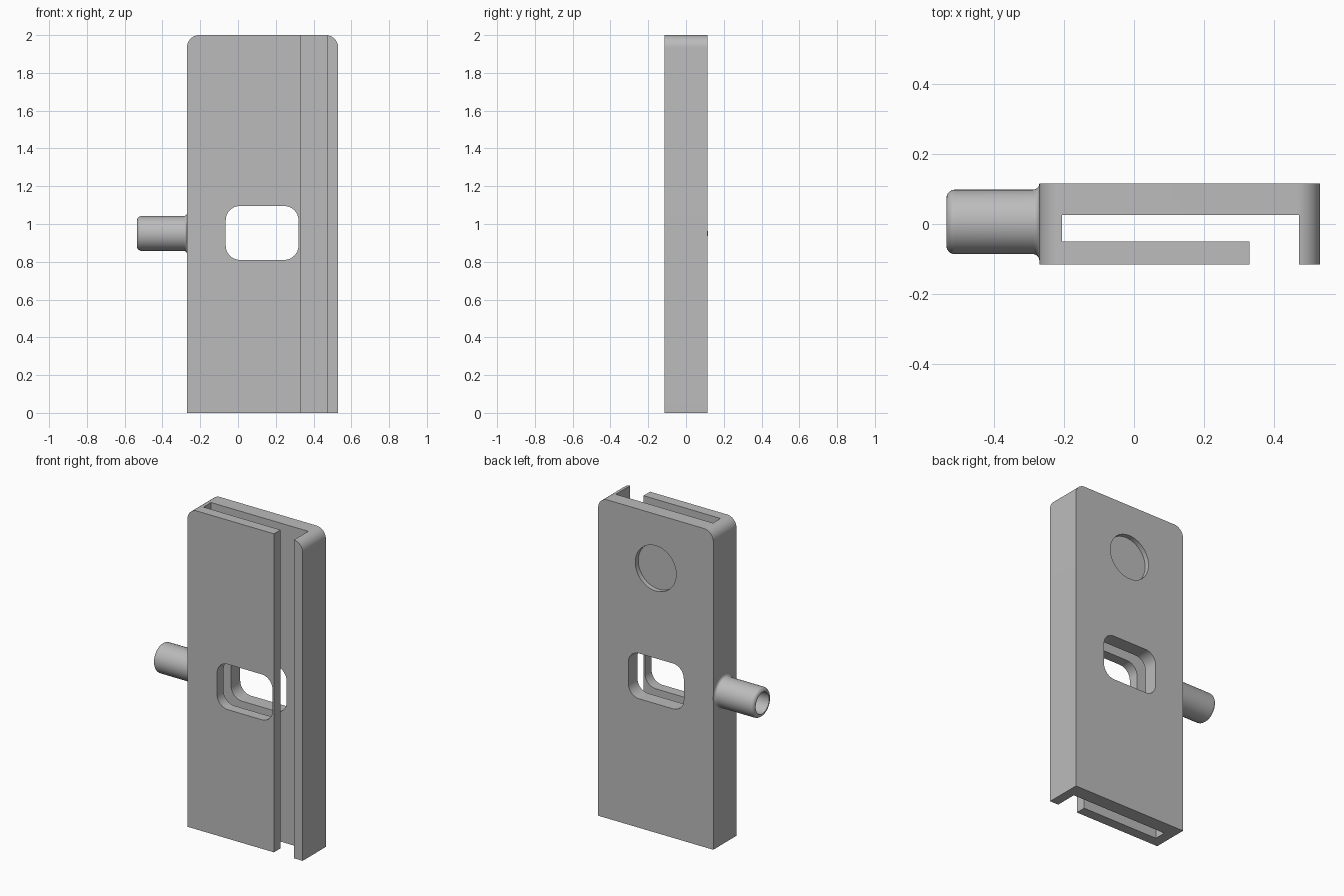
import bpy
import bmesh
from math import cos, sin, pi
from mathutils import Matrix

cube = bpy.data.objects.get("Cube")
if cube:
    bpy.data.objects.remove(cube, do_unlink=True)

# Single plain material
grey = bpy.data.materials.new("plain grey")
grey.use_nodes = True
grey.diffuse_color = (0.5, 0.5, 0.5, 1)
grey.node_tree.nodes["Principled BSDF"].inputs["Base Color"].default_value = (0.5, 0.5, 0.5, 1)


def finish(name, bm):
    bmesh.ops.recalc_face_normals(bm, faces=bm.faces)
    mesh = bpy.data.meshes.new(name)
    bm.to_mesh(mesh)
    bm.free()
    mesh.materials.append(grey)
    obj = bpy.data.objects.new(name, mesh)
    bpy.context.collection.objects.link(obj)
    return obj


def arc(cx, cz, r, start, end, steps=12):
    return [(cx + r * cos(start + (end - start) * i / steps),
             cz + r * sin(start + (end - start) * i / steps)) for i in range(steps + 1)]


def rounded(x0, x1, z0, z1, r_top, r_bottom):
    """Rectangle outline in x and z, with rounded corners where the radius is not zero."""
    corners = [(x0, z0, r_bottom, 1), (x1, z0, r_bottom, 1.5),
               (x1, z1, r_top, 0), (x0, z1, r_top, 0.5)]
    points = []
    for x, z, r, a in corners:
        if r == 0:
            points.append((x, z))
        else:
            cx = x + r if x == x0 else x - r
            cz = z + r if z == z0 else z - r
            points += arc(cx, cz, r, a * pi, (a + 0.5) * pi)
    return points


def prism(name, outline, y0, y1):
    bm = bmesh.new()
    face = bm.faces.new([bm.verts.new((x, y0, z)) for x, z in outline])
    ext = bmesh.ops.extrude_face_region(bm, geom=[face])
    verts = [v for v in ext["geom"] if isinstance(v, bmesh.types.BMVert)]
    bmesh.ops.translate(bm, verts=verts, vec=(0, y1 - y0, 0))
    return finish(name, bm)


def activate(obj):
    bpy.ops.object.select_all(action='DESELECT')
    obj.select_set(True)
    bpy.context.view_layer.objects.active = obj


def cut(target, cutter):
    cutter.hide_render = True
    activate(target)
    mod = target.modifiers.new("cut", 'BOOLEAN')
    mod.operation = 'DIFFERENCE'
    mod.solver = 'EXACT'
    mod.object = cutter
    bpy.ops.object.modifier_apply(modifier=mod.name)
    bpy.data.objects.remove(cutter, do_unlink=True)


LEFT, RIGHT, HALF = -0.27, 0.53, 0.115
PEG_Y, PEG_Z, BORE = 0.006, 0.95, 0.067

# Holder body with rounded top corners
body = prism("holder_body", rounded(LEFT, RIGHT, 0, 2, 0.065, 0), -HALF, HALF)

# Long slot, front gap and rounded window
cut(body, prism("slot_cutter", rounded(-0.205, 0.47, -0.1, 2.1, 0, 0), -0.05, 0.025))
cut(body, prism("gap_cutter", rounded(0.33, 0.47, -0.1, 2.1, 0, 0), -0.2, 0.025))
cut(body, prism("window_cutter", rounded(-0.065, 0.32, 0.81, 1.095, 0.075, 0.075), -0.2, 0.2))

# Shallow round recess in the back
cut(body, prism("recess_cutter", arc(0.13, 1.66, 0.142, 0, 2 * pi, 64)[:-1], HALF - 0.03, 0.2))

# Bore through the side wall into the slot
bm = bmesh.new()
bmesh.ops.create_cone(bm, cap_ends=True, segments=48, radius1=BORE, radius2=BORE, depth=0.096,
                      matrix=Matrix.Translation((-0.252, PEG_Y, PEG_Z)) @ Matrix.Rotation(pi / 2, 4, 'Y'))
cut(body, finish("bore_cutter", bm))

# Hollow side peg: base fillet, barrel, rounded rim, bore
R, TIP, FILLET, ROUND = 0.092, -0.535, 0.018, 0.024
profile = arc(LEFT - FILLET, R + FILLET, FILLET, 0, -pi / 2, 6)
profile += arc(TIP + ROUND, R - ROUND, ROUND, pi / 2, pi, 8)
profile += [(TIP, BORE), (LEFT, BORE)]
bm = bmesh.new()
verts = [bm.verts.new((x, PEG_Y, PEG_Z + r)) for x, r in profile]
edges = [bm.edges.new(pair) for pair in zip(verts, verts[1:])]
bmesh.ops.spin(bm, geom=verts + edges, cent=(0, PEG_Y, PEG_Z), axis=(1, 0, 0),
               angle=2 * pi, steps=48, use_duplicate=False)
bmesh.ops.remove_doubles(bm, verts=bm.verts, dist=0.0001)
peg = finish("side_peg", bm)

for obj in (body, peg):
    activate(obj)
    bpy.ops.object.shade_smooth_by_angle(angle=pi / 6)
